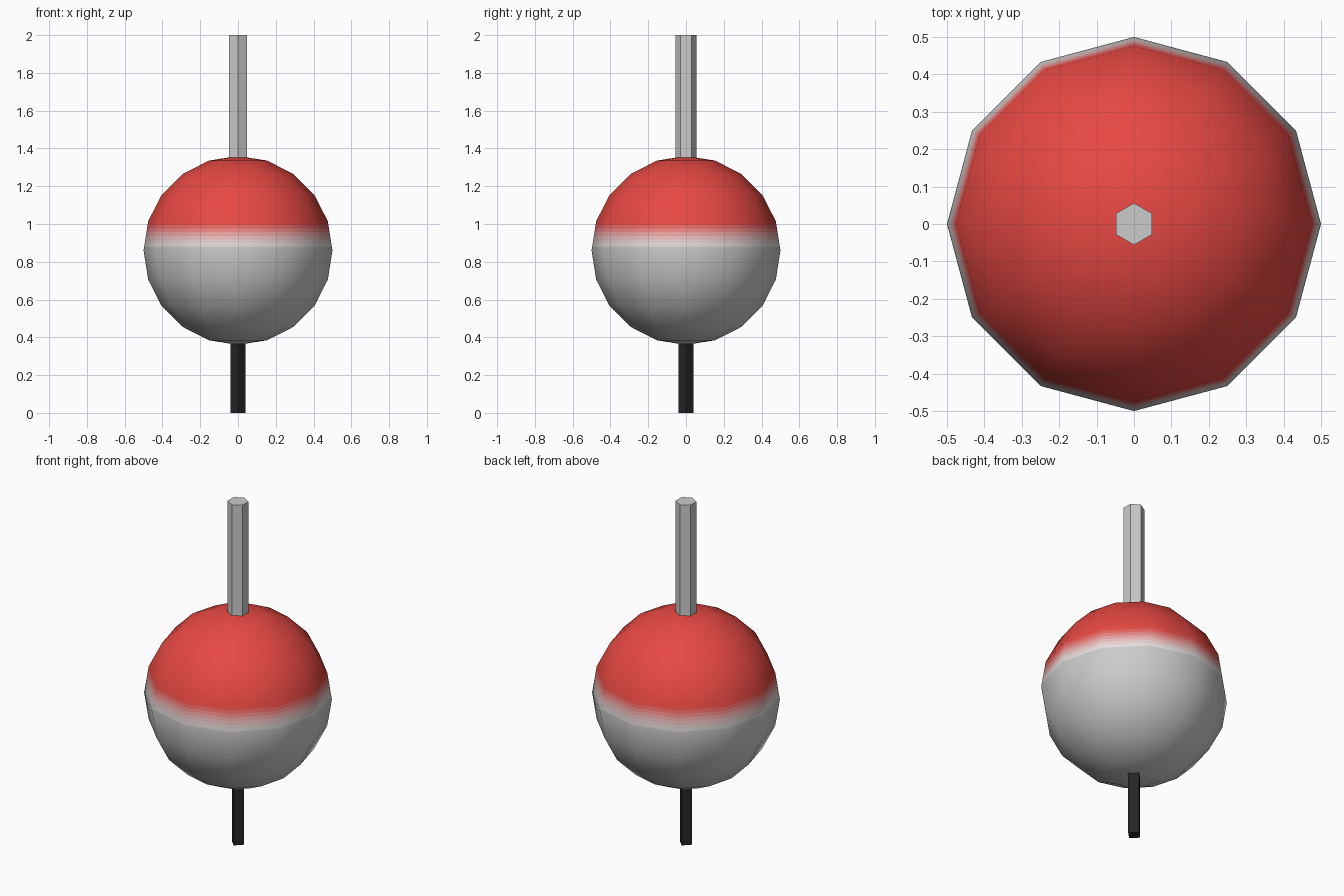
import bpy, bmesh
from mathutils import Matrix, Vector

if "Cube" in bpy.data.objects:
    bpy.data.objects.remove(bpy.data.objects["Cube"])

GREY = (0.8, 0.8, 0.8)
RED = (0.8, 0.065, 0.055)
BLACK = (0.02, 0.02, 0.022)


def material(name, rgb):
    mat = bpy.data.materials.new(name)
    mat.diffuse_color = (*rgb, 1)
    mat.use_nodes = True
    mat.node_tree.nodes["Principled BSDF"].inputs["Base Color"].default_value = mat.diffuse_color
    return mat


def add_object(name, bm, mats=()):
    mesh = bpy.data.meshes.new(name)
    bm.to_mesh(mesh)
    bm.free()
    for m in mats:
        mesh.materials.append(m)
    obj = bpy.data.objects.new(name, mesh)
    bpy.context.collection.objects.link(obj)
    return obj


def rod(name, sides, radius, z0, z1, mats=()):
    bm = bmesh.new()
    bmesh.ops.create_cone(bm, cap_ends=True, segments=sides, radius1=radius,
                          radius2=radius, depth=z1 - z0,
                          matrix=Matrix.Translation((0, 0, (z0 + z1) / 2)))
    return add_object(name, bm, mats)


# Float ball: 12 x 10 sphere, with the band above the equator cut into
# thin strips that fade from grey to red
STRIPS = 8
BAND = 0.1545
bm = bmesh.new()
bmesh.ops.create_uvsphere(bm, u_segments=12, v_segments=10, radius=0.5)
for i in range(1, STRIPS):
    bmesh.ops.bisect_plane(bm, geom=bm.verts[:] + bm.edges[:] + bm.faces[:],
                           plane_co=(0, 0, BAND * i / STRIPS), plane_no=(0, 0, 1))
fade = []
for i in range(STRIPS):
    t = (i + 0.5) / STRIPS
    rgb = Vector(GREY).lerp(Vector(RED), t * t * (3 - 2 * t))
    fade.append(material(f"fade_{i}", rgb))
mats = [material("float_grey", GREY), *fade, material("float_red", RED)]
for f in bm.faces:
    f.smooth = True
    z = f.calc_center_median().z
    f.material_index = max(0, min(STRIPS + 1, int(z / BAND * STRIPS + 1)))
ball = add_object("float_ball", bm, mats)
ball.location.z = 0.86
ball.data.normals_split_custom_set_from_vertices(
    [v.co.normalized() for v in ball.data.vertices])

# Six-sided top stem and four-sided bottom stem
rod("top_stem", 6, 0.056, 1.33, 2.0)
rod("bottom_stem", 4, 0.04, 0.0, 0.38, [material("stem_black", BLACK)])
